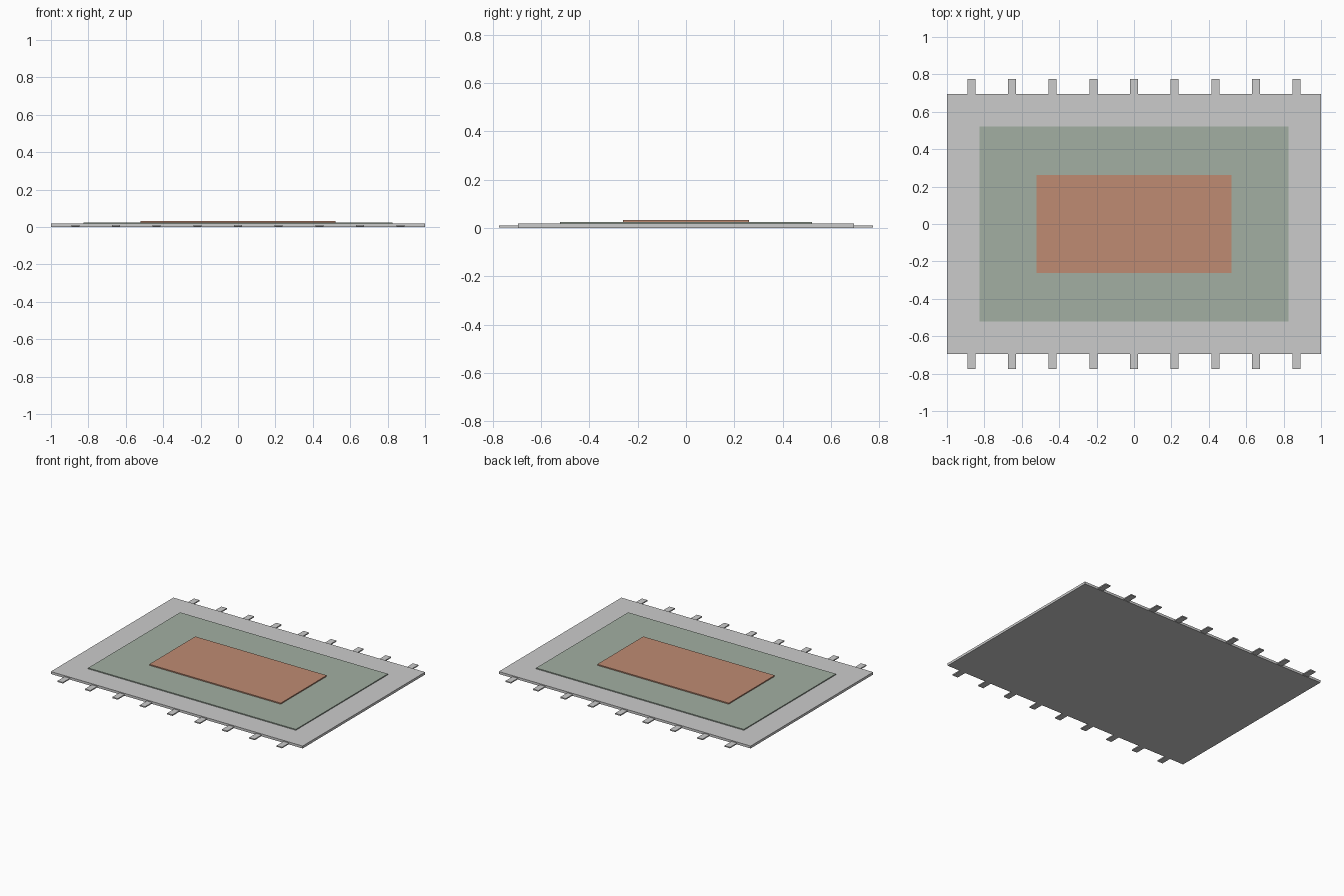
import bpy

if "Cube" in bpy.data.objects:
    bpy.data.objects.remove(bpy.data.objects["Cube"])


def material(name, color):
    m = bpy.data.materials.new(name)
    m.diffuse_color = (*color, 1)
    m.use_nodes = True
    m.node_tree.nodes["Principled BSDF"].inputs["Base Color"].default_value = m.diffuse_color
    return m


def slab(name, x, y, z, mat=None):
    """Box given by its (min, max) range on each axis."""
    bpy.ops.mesh.primitive_cube_add(
        size=1, location=[(a + b) / 2 for a, b in (x, y, z)])
    ob = bpy.context.object
    ob.name = name
    ob.scale = [b - a for a, b in (x, y, z)]
    bpy.ops.object.transform_apply(location=False, rotation=False, scale=True)
    if mat:
        ob.data.materials.append(mat)
    return ob


sage = material("sage", (0.36, 0.43, 0.36))
clay = material("terracotta", (0.52, 0.26, 0.17))

# Stacked rug layers: border, inner field, centre panel
slab("rug_border", (-1, 1), (-0.695, 0.695), (0, 0.0174))
slab("rug_field", (-0.825, 0.825), (-0.522, 0.522), (0.0155, 0.0242), sage)
slab("rug_centre_panel", (-0.522, 0.522), (-0.261, 0.261), (0.0235, 0.032), clay)

# Fringe tabs along both long edges
for side, label in ((-1, "front"), (1, "back")):
    for i in range(9):
        x = (i - 4) * 0.2175
        y = sorted((side * 0.694, side * 0.774))
        slab(f"{label}_fringe_{i + 1}", (x - 0.0215, x + 0.0215), y, (0.002, 0.010))
